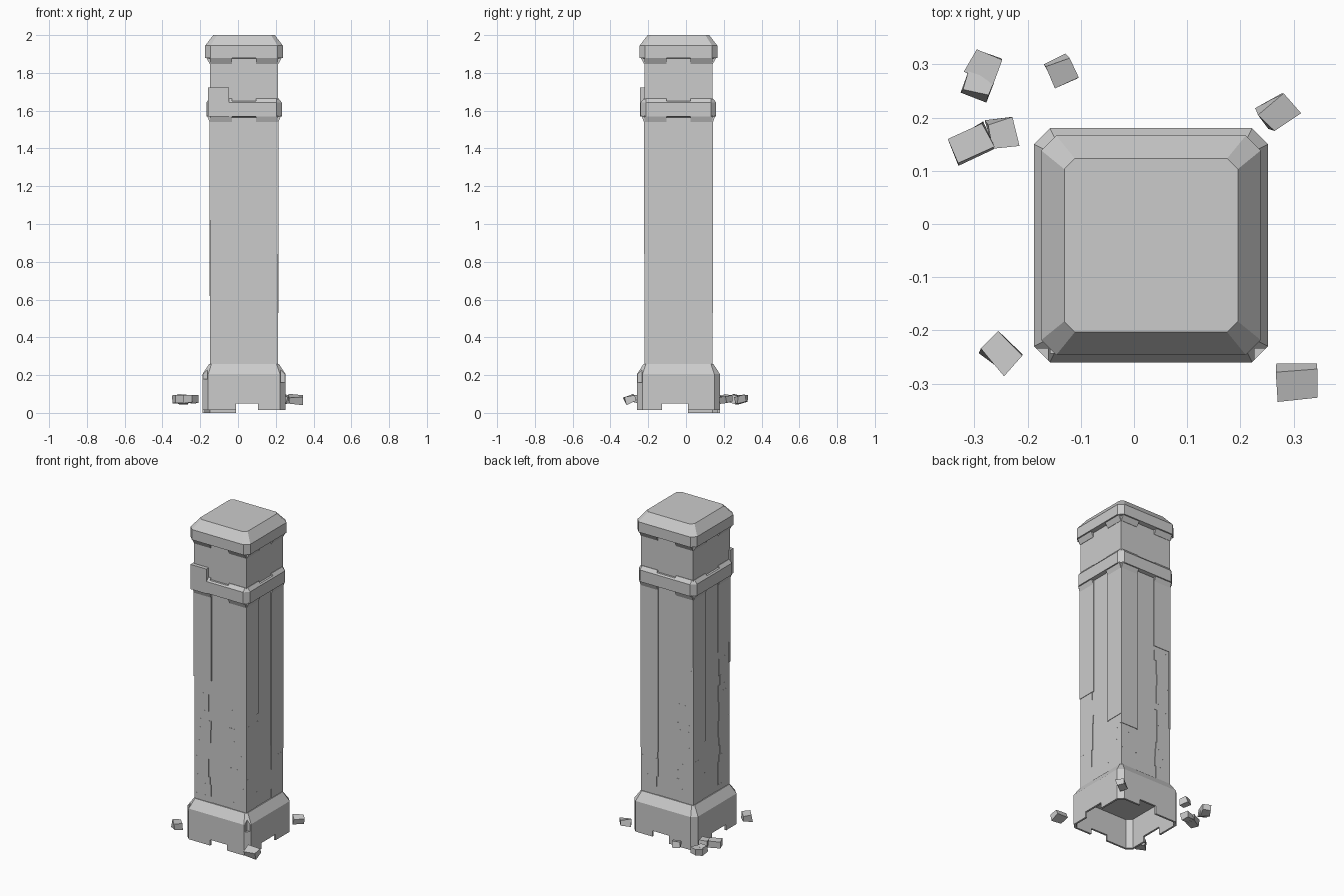
import bpy, bmesh, random
from mathutils import Vector, Matrix

if "Cube" in bpy.data.objects:
    bpy.data.objects.remove(bpy.data.objects["Cube"])

random.seed(4)
CENTRE = Vector((0.032, -0.04, 0))

stone = bpy.data.materials.new("grey_stone")
stone.use_nodes = True
GREY = (0.6, 0.6, 0.6, 1)
stone.diffuse_color = GREY
stone.node_tree.nodes["Principled BSDF"].inputs["Base Color"].default_value = GREY


def finish(name, bm, place=CENTRE):
    bmesh.ops.recalc_face_normals(bm, faces=bm.faces)
    mesh = bpy.data.meshes.new(name)
    bm.to_mesh(mesh)
    bm.free()
    mesh.materials.append(stone)
    obj = bpy.data.objects.new(name, mesh)
    obj.location = place
    bpy.context.collection.objects.link(obj)
    return obj


def loft(name, rings):
    """Stack of square rings with cut corners: (half width, z, corner cut)."""
    bm = bmesh.new()
    loops = []
    for h, z, c in rings:
        k = h - c
        pts = [(k, -h), (h, -k), (h, k), (k, h), (-k, h), (-h, k), (-h, -k), (-k, -h)]
        loops.append([bm.verts.new((x, y, z)) for x, y in pts])
    for low, high in zip(loops, loops[1:]):
        for i in range(8):
            j = (i + 1) % 8
            bm.faces.new((low[i], low[j], high[j], high[i]))
    bm.faces.new(loops[0])
    bm.faces.new(loops[-1])
    return finish(name, bm)


def add_box(bm, lo, hi):
    size = Vector(hi) - Vector(lo)
    mid = (Vector(hi) + Vector(lo)) / 2
    mat = Matrix.Translation(mid) @ Matrix.Diagonal((*size, 1))
    return bmesh.ops.create_cube(bm, size=1, matrix=mat)["verts"]


def cut(obj, lo, hi):
    bm = bmesh.new()
    add_box(bm, lo, hi)
    cutter = finish("cutter", bm)
    cutter.hide_render = True
    mod = obj.modifiers.new("cut", "BOOLEAN")
    mod.operation = "DIFFERENCE"
    mod.solver = "EXACT"
    mod.object = cutter
    bpy.context.view_layer.update()
    graph = bpy.context.evaluated_depsgraph_get()
    mesh = bpy.data.meshes.new_from_object(obj.evaluated_get(graph))
    obj.modifiers.clear()
    obj.data = mesh
    bpy.data.objects.remove(cutter)


# Hollow plinth with notches on each side and uneven feet
plinth = loft("plinth", [(0.208, 0.2, 0.028), (0.208, 0, 0.028), (0.22, 0, 0.03),
                         (0.22, 0.205, 0.03), (0.184, 0.26, 0.012)])
cut(plinth, (-0.042, -0.4, -0.1), (0.074, 0.4, 0.05))
cut(plinth, (-0.4, -0.087, -0.1), (0.4, 0.051, 0.05))
cut(plinth, (0.05, -0.4, -0.1), (0.4, 0.4, 0.014))
cut(plinth, (-0.4, -0.4, -0.1), (0.04, -0.05, 0.014))
cut(plinth, (0.194, -0.3, 0.16), (0.3, -0.194, 0.3))
cut(plinth, (-0.3, -0.3, 0.18), (-0.194, -0.194, 0.3))

# Shaft, collar and cap
loft("shaft", [(0.177, 0.21, 0.008), (0.177, 1.9, 0.008)])
collar = loft("collar", [(0.178, 1.565, 0.01), (0.2, 1.57, 0.028),
                         (0.2, 1.643, 0.028), (0.183, 1.664, 0.012)])
for s in (-1, 1):
    for lo, hi in (((-0.063, s * 0.19 - 0.012), (0.063, s * 0.19 + 0.012)),
                   ((s * 0.19 - 0.012, -0.063), (s * 0.19 + 0.012, 0.063))):
        cut(collar, (*lo, 1.652), (*hi, 1.7))
loft("cap", [(0.18, 1.875, 0.01), (0.206, 1.88, 0.028),
             (0.206, 1.944, 0.028), (0.163, 2.0, 0.02)])


# Faces of the shaft are numbered front, left, back, right
def turn(verts, side):
    rot = Matrix.Rotation(side * 1.5707963, 3, "Z")
    for v in verts:
        v.co = rot @ v.co


# Sloped brackets at the corners under the collar and cap
def brackets(name, top, reach):
    bm = bmesh.new()
    for side in range(4):
        for lo, hi in ((-0.18, -0.063), (0.063, 0.18)):
            verts = add_box(bm, (lo, -reach, top - 0.032), (hi, -0.17, top + 0.004))
            for v in verts:
                if v.co.y < -0.18 and v.co.z < top - 0.01:
                    v.co.y = -0.182
            turn(verts, side)
    finish(name, bm)


brackets("collar_brackets", 1.57, 0.196)
brackets("cap_brackets", 1.88, 0.202)

# Broken facing slabs: lower end of the two corner strips on each face
slabs = bmesh.new()
for side, ends in enumerate(((1.02, 0.94), (0.84, 0.59), (0.53, 1.12), (0.62, 1.15))):
    for s, end in zip((-1, 1), ends):
        lo, hi = sorted((s * 0.182, s * 0.061))
        turn(add_box(slabs, (lo, -0.183, end), (hi, -0.17, 1.56)), side)
finish("facing_slabs", slabs)

# Ragged remnants of facing lower down, stepping in and out along each strip
scraps = bmesh.new()
for side, ends in enumerate(((1.02, 0.94), (0.84, 0.59), (0.53, 1.12), (0.62, 1.15))):
    for s, end in zip((-1, 1), ends):
        z = 0.24
        while z < end:
            step = min(random.uniform(0.04, 0.12), end - z)
            edge = random.uniform(0.06, 0.085)
            lo, hi = sorted((s * 0.179, s * edge))
            turn(add_box(scraps, (lo, -0.180, z), (hi, -0.17, z + step)), side)
            z += step + 0.0001
finish("facing_remnants", scraps)

# Surviving facing on the upper shaft, and the tall block on the front collar corner
upper = bmesh.new()
add_box(upper, (-0.18, -0.18, 1.65), (0.18, 0.18, 1.88))
finish("upper_shaft", upper)
block = bmesh.new()
add_box(block, (-0.19, -0.203, 1.568), (-0.08, -0.17, 1.722))
finish("collar_block", block)

# Loose rubble: x, y, width, depth, turn
RUBBLE = [(-0.283, 0.295, 0.052, 0.05, -0.4), (-0.296, 0.262, 0.052, 0.036, -0.3),
          (-0.137, 0.287, 0.05, 0.05, 0.45), (0.27, 0.212, 0.06, 0.042, 0.65),
          (-0.308, 0.152, 0.07, 0.05, 0.45), (-0.248, 0.17, 0.05, 0.05, 0.15),
          (-0.25, -0.243, 0.058, 0.05, -0.75), (0.307, -0.296, 0.076, 0.058, 0.08)]
for x, y, w, d, angle in RUBBLE:
    bm = bmesh.new()
    verts = add_box(bm, (-w / 2, -d / 2, -0.019), (w / 2, d / 2, 0.019))
    for v in verts:
        v.co += Vector([random.uniform(-0.005, 0.005) for _ in range(3)])
    tilt = Matrix.Rotation(angle, 3, "Z") @ Matrix.Rotation(random.uniform(-0.3, 0.3), 3, "X")
    bmesh.ops.rotate(bm, verts=bm.verts, matrix=tilt)
    finish("rubble", bm, (x, y, 0.072))
